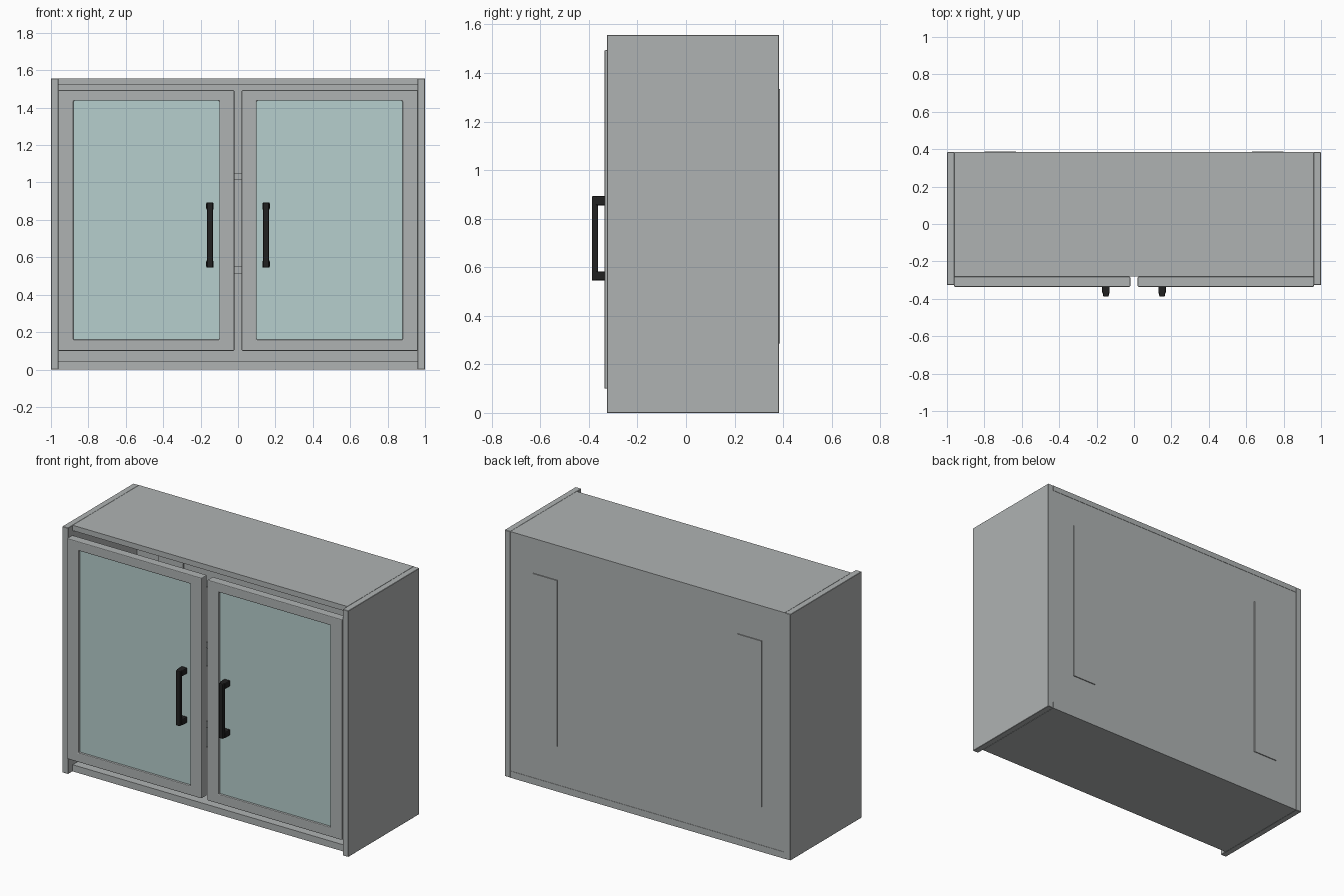
import bpy
import bmesh
from mathutils import Vector

cube = bpy.data.objects.get("Cube")
if cube:
    bpy.data.objects.remove(cube, do_unlink=True)


def make_material(name, rgb):
    mat = bpy.data.materials.new(name)
    mat.use_nodes = True
    colour = (*rgb, 1.0)
    mat.diffuse_color = colour
    mat.node_tree.nodes["Principled BSDF"].inputs["Base Color"].default_value = colour
    return mat


GREY = make_material("cabinet grey", (0.43, 0.45, 0.45))
GLASS = make_material("pale teal glass", (0.47, 0.62, 0.61))
BLACK = make_material("handle black", (0.015, 0.015, 0.015))


def add_object(name, bm, mat, bevel=0.0, segments=2):
    mesh = bpy.data.meshes.new(name)
    bm.to_mesh(mesh)
    bm.free()
    mesh.materials.append(mat)
    obj = bpy.data.objects.new(name, mesh)
    bpy.context.collection.objects.link(obj)
    if bevel:
        mod = obj.modifiers.new("soft edges", 'BEVEL')
        mod.width = bevel
        mod.segments = segments
        mod.limit_method = 'ANGLE'
    return obj


def box(name, x, y, z, mat, bevel=0.0, segments=2):
    """Box from (min, max) ranges on each axis."""
    bm = bmesh.new()
    bmesh.ops.create_cube(bm, size=1)
    for v in bm.verts:
        v.co = Vector([lo + (c + 0.5) * (hi - lo)
                       for c, (lo, hi) in zip(v.co, (x, y, z))])
    return add_object(name, bm, mat, bevel, segments)


def frame(name, outer, inner, y, mat, bevel):
    """Rectangular ring; outer and inner are (x0, x1, z0, z1)."""
    bm = bmesh.new()

    def loop(x0, x1, z0, z1):
        corners = ((x0, z0), (x1, z0), (x1, z1), (x0, z1))
        return [bm.verts.new((px, y[0], pz)) for px, pz in corners]

    a, b = loop(*outer), loop(*inner)
    ring = [bm.faces.new((a[i], a[(i + 1) % 4], b[(i + 1) % 4], b[i]))
            for i in range(4)]
    extruded = bmesh.ops.extrude_face_region(bm, geom=ring, use_keep_orig=True)
    for v in extruded["geom"]:
        if isinstance(v, bmesh.types.BMVert):
            v.co.y = y[1]
    bmesh.ops.recalc_face_normals(bm, faces=bm.faces)
    return add_object(name, bm, mat, bevel)


def span(side, lo, hi):
    """Range on x, reflected for the right side."""
    return tuple(sorted((side * lo, side * hi)))


# Carcass
HEIGHT, BACK, INNER = 1.556, 0.384, 0.96
box("top_panel", (-INNER, INNER), (-0.28, BACK), (1.522, HEIGHT), GREY)
box("bottom_panel", (-INNER, INNER), (-0.28, BACK), (0, 0.042), GREY)
box("back_panel", (-INNER, INNER), (0.36, BACK - 0.002), (0.042, 1.522), GREY)
for label, z in (("lower", 0.512), ("upper", 1.012)):
    box(label + "_shelf", (-INNER, INNER), (-0.25, 0.36), (z, z + 0.04), GREY)

for label, s in (("left", 1), ("right", -1)):
    box(label + "_side_panel", span(s, INNER, 1), (-0.326, BACK), (0, HEIGHT),
        GREY, 0.002, 1)
    box(label + "_mounting_strip", span(s, 0.63, 0.80), (0.35, 0.388),
        (0.285, 1.335), GREY)

    # Door with recessed pane
    x0, x1 = span(s, 0.02, 0.962)
    p0, p1 = span(s, 0.10, 0.88)
    frame(label + "_door_frame", (x0, x1, 0.10, 1.494), (p0, p1, 0.16, 1.437),
          (-0.336, -0.281), GREY, 0.005)
    box(label + "_door_glass", (p0 - 0.01, p1 + 0.01), (-0.322, -0.302),
        (0.15, 1.447), GLASS)

    # Pull handle: slim grip on two wider posts
    box(label + "_handle_grip", span(s, 0.135, 0.165), (-0.388, -0.362),
        (0.545, 0.893), BLACK, 0.005)
    for end, z in (("lower", 0.545), ("upper", 0.855)):
        box(f"{label}_handle_{end}_post", span(s, 0.13, 0.17), (-0.372, -0.318),
            (z, z + 0.038), BLACK, 0.006)
